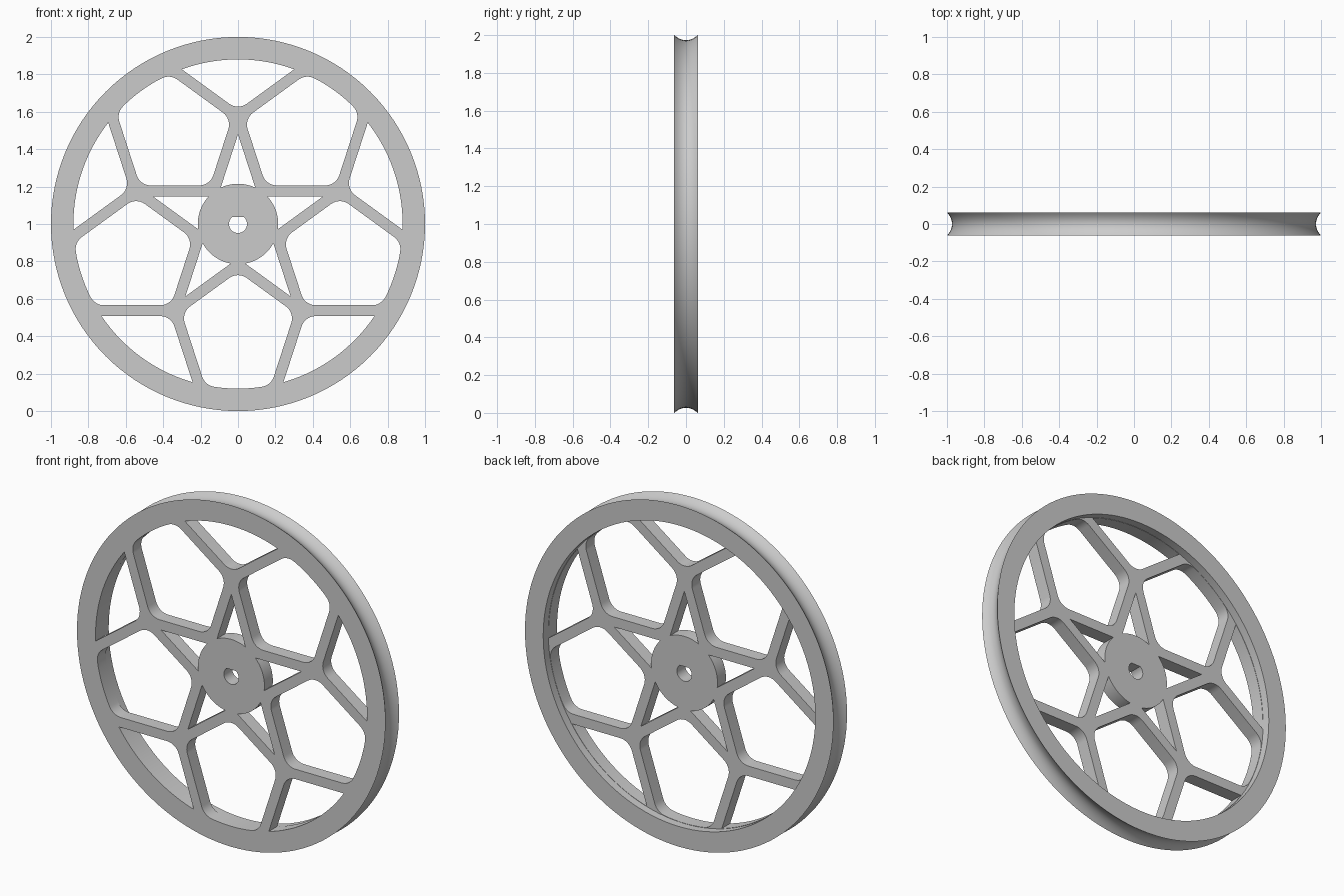
import bpy, bmesh
from math import sin, cos, tan, atan2, degrees, radians, sqrt, pi
from mathutils import Vector, Matrix

cube = bpy.data.objects.get("Cube")
if cube:
    bpy.data.objects.remove(cube)

HALF_W = 0.0625      # half the rim width
WEB = 0.078          # thickness of spokes and hub
RIM_IN = 0.88        # inner rim radius
SEAM = 0.882         # where the web meets the rim
HUB = 0.215
BAR = 0.177          # distance of star bars from the axle
HALF_BAR = 0.029
TIP = BAR / cos(radians(72))
FILLET = 0.08
GROOVE = 0.027

grey = bpy.data.materials.new("plain grey")
grey.use_nodes = True
grey.diffuse_color = (0.6, 0.6, 0.6, 1)
grey.node_tree.nodes["Principled BSDF"].inputs["Base Color"].default_value = grey.diffuse_color


def polar(r, deg):
    return Vector((r * cos(radians(deg)), r * sin(radians(deg))))


def angle_of(p):
    return degrees(atan2(p.y, p.x))


def mirror(p):
    return Vector((-p.x, p.y))


def on_circle(dist, normal, radius):
    """Point where an edge line, given by distance and normal angle, leaves a circle."""
    return polar(dist, normal) + polar(sqrt(radius**2 - dist**2), normal + 90)


def cross_lines(d1, a1, d2, a2):
    """Crossing point of two edge lines."""
    n1, n2 = polar(1, a1), polar(1, a2)
    det = n1.x * n2.y - n1.y * n2.x
    return Vector((d1 * n2.y - d2 * n1.y, d2 * n1.x - d1 * n2.x)) / det


def arc(radius, start, end, n):
    return [polar(radius, start + (end - start) * i / n) for i in range(n + 1)]


def rounded(before, corner, after, radius=FILLET, n=8):
    """Arc replacing a corner."""
    u, v = (before - corner).normalized(), (after - corner).normalized()
    half = u.angle(v) / 2
    centre = corner + (u + v).normalized() * radius / sin(half)
    start = angle_of(corner + u * radius / tan(half) - centre)
    end = angle_of(corner + v * radius / tan(half) - centre)
    sweep = (end - start + 180) % 360 - 180
    return [centre + p for p in arc(radius, start, start + sweep, n)]


def star_window():
    inner = BAR - HALF_BAR
    a = angle_of(on_circle(inner, 18, HUB))
    apex = Vector((0, inner / cos(radians(72))))
    return [apex] + arc(HUB, 180 - a, a, 16)


def segment_window():
    apex = Vector((0, TIP + HALF_BAR / cos(radians(36))))
    left = on_circle(apex.y * cos(radians(36)), 54, RIM_IN)
    right = mirror(left)
    a = angle_of(right)
    return rounded(left, apex, right) + arc(RIM_IN, a, 180 - a, 24)


def pentagon_window():
    outer = BAR + HALF_BAR
    spoke = TIP * cos(radians(36)) - HALF_BAR
    bottom = Vector((0, outer / cos(radians(36))))
    side = cross_lines(outer, 126, spoke, 18)
    top = on_circle(spoke, 18, RIM_IN)
    a = 90 - (90 - angle_of(top)) * 0.6
    rim = arc(RIM_IN, a, 180 - a, 10)
    right = rounded(bottom, side, top) + rounded(side, top, rim[0])
    left = [mirror(p) for p in reversed(right)]
    return rounded(mirror(side), bottom, side) + right + rim + left


def finish(obj):
    obj.data.materials.clear()
    obj.data.materials.append(grey)
    bpy.ops.object.select_all(action='DESELECT')
    obj.select_set(True)
    bpy.context.view_layer.objects.active = obj
    bpy.ops.object.shade_smooth_by_angle(angle=radians(30))


# Flat web: star, spokes and hub, flush with the front of the rim
loops = [arc(SEAM, 0, 360, 128)[:-1]]
# Axle hole with a flat on top
loops.append(arc(0.048, 128, 412, 32))
for k in range(5):
    for shape, offset in ((star_window(), 0), (segment_window(), 0), (pentagon_window(), 36)):
        turn = 72 * k + offset
        loops.append([polar(p.length, angle_of(p) + turn) for p in shape])

curve = bpy.data.curves.new("web_outline", 'CURVE')
curve.dimensions = '2D'
curve.fill_mode = 'BOTH'
curve.extrude = WEB / 2
for loop in loops:
    spline = curve.splines.new('POLY')
    spline.points.add(len(loop) - 1)
    for point, p in zip(spline.points, loop):
        point.co = (p.x, p.y, 0, 1)
    spline.use_cyclic_u = True
outline = bpy.data.objects.new("web_outline", curve)
bpy.context.collection.objects.link(outline)
bpy.context.view_layer.update()
evaluated = outline.evaluated_get(bpy.context.evaluated_depsgraph_get())
mesh = bpy.data.meshes.new_from_object(evaluated)
bpy.data.objects.remove(outline)

bm = bmesh.new()
bm.from_mesh(mesh)
bmesh.ops.remove_doubles(bm, verts=bm.verts, dist=0.0001)
bmesh.ops.rotate(bm, verts=bm.verts, matrix=Matrix.Rotation(pi / 2, 3, 'X'))
bmesh.ops.translate(bm, verts=bm.verts, vec=(0, WEB / 2 - HALF_W, 1))
bmesh.ops.recalc_face_normals(bm, faces=bm.faces)
bm.to_mesh(mesh)
bm.free()
web = bpy.data.objects.new("spokes_and_hub", mesh)
bpy.context.collection.objects.link(web)
finish(web)

# Rim: a lathed ring with a hollow groove around the outside
profile = [(SEAM, HALF_W), (SEAM, -HALF_W)]
for i in range(13):
    t = i / 6 - 1
    profile.append((1 - GROOVE * (1 - t * t), t * HALF_W))
bm = bmesh.new()
verts = [bm.verts.new((0, y, r)) for r, y in profile]
edges = [bm.edges.new((verts[i - 1], verts[i])) for i in range(len(verts))]
bmesh.ops.spin(bm, geom=verts + edges, cent=(0, 0, 0), axis=(0, 1, 0),
               angle=2 * pi, steps=128, use_merge=True)
bmesh.ops.remove_doubles(bm, verts=bm.verts, dist=0.0001)
bmesh.ops.translate(bm, verts=bm.verts, vec=(0, 0, 1))
bmesh.ops.recalc_face_normals(bm, faces=bm.faces)
rim_mesh = bpy.data.meshes.new("grooved_rim")
bm.to_mesh(rim_mesh)
bm.free()
rim = bpy.data.objects.new("grooved_rim", rim_mesh)
bpy.context.collection.objects.link(rim)
finish(rim)
